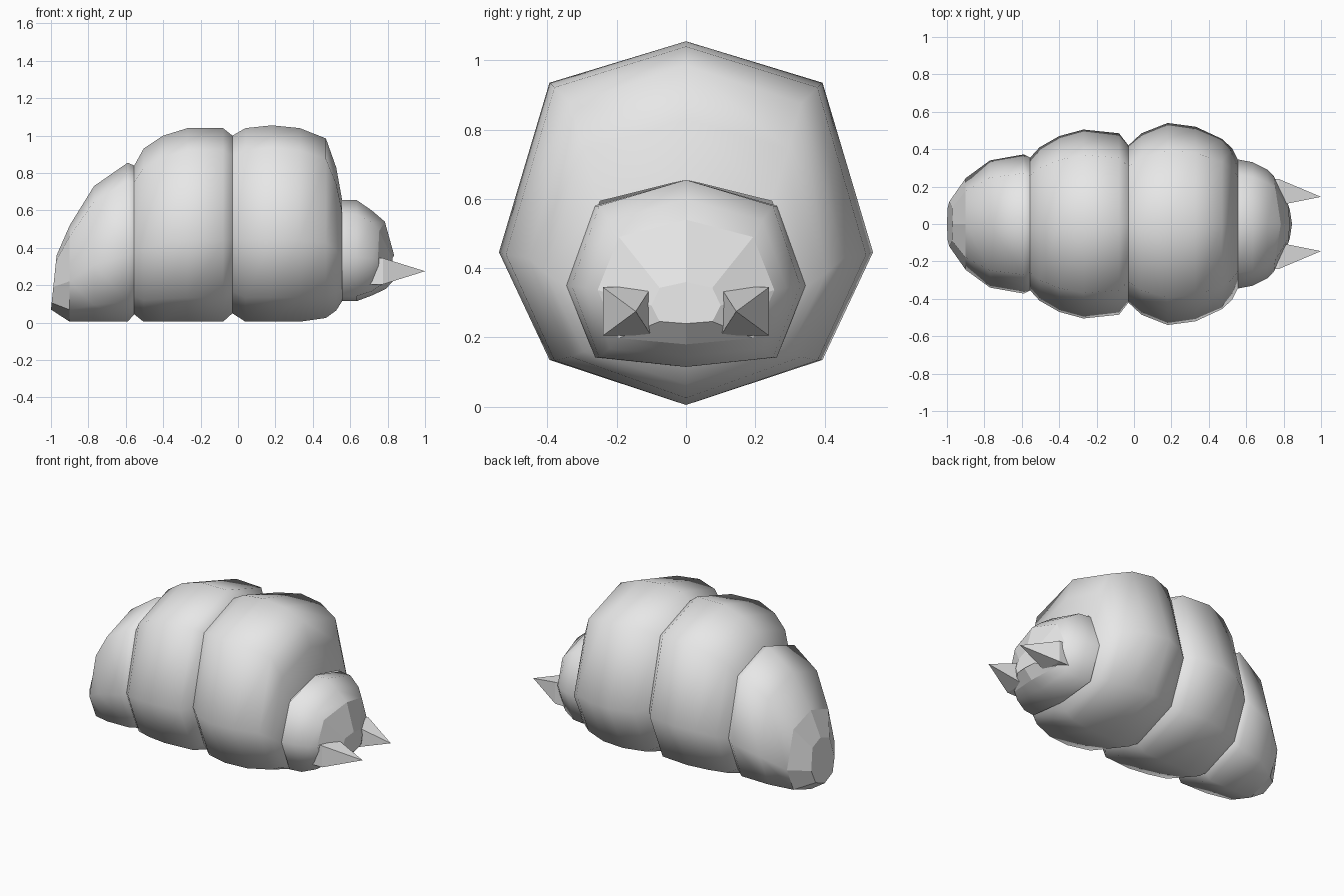
import bpy, bmesh, math

if "Cube" in bpy.data.objects:
    bpy.data.objects.remove(bpy.data.objects["Cube"])

shell = bpy.data.materials.new("grub grey")
shell.diffuse_color = (0.8, 0.8, 0.8, 1)
shell.use_nodes = True
shell.node_tree.nodes["Principled BSDF"].inputs["Base Color"].default_value = shell.diffuse_color

# Eight-sided cross-sections: (fraction of half width, fraction of height)
BODY = [(0, 1), (.73, .886), (1, .42), (.73, .124),
        (0, 0), (-.73, .124), (-1, .42), (-.73, .886)]
HEAD = [(0, 1), (.76, .861), (1, .435), (.76, .05),
        (0, 0), (-.76, .05), (-1, .435), (-.76, .861)]


def finish(name, bm):
    bmesh.ops.recalc_face_normals(bm, faces=bm.faces[:])
    me = bpy.data.meshes.new(name)
    bm.to_mesh(me)
    bm.free()
    me.materials.append(shell)
    ob = bpy.data.objects.new(name, me)
    bpy.context.collection.objects.link(ob)
    return ob


def segment(name, profile, rings, cap_end=False, flat_from=99):
    """Loft rings of (x at bottom, x at top, bottom, top, half width, side setback)."""
    bm = bmesh.new()
    loops = []
    for xb, xt, zb, zt, w, back in rings:
        loops.append([bm.verts.new((xb + (xt - xb) * v - back * abs(u), u * w,
                                    zb + (zt - zb) * v)) for u, v in profile])
    for i, (a, b) in enumerate(zip(loops, loops[1:])):
        for k in range(8):
            j = (k + 1) % 8
            f = bm.faces.new((a[k], a[j], b[j], b[k]))
            f.smooth = i < flat_from
    if cap_end:
        bm.faces.new(loops[-1])
    # keep the crease around the flat end facets
    for e in bm.edges:
        if len(e.link_faces) == 2 and not all(f.smooth for f in e.link_faces):
            e.smooth = False
    return finish(name, bm)


def r(x, zb, zt, w):
    return (x, x, zb, zt, w, 0)


# Body segments
segment("front_body_segment", BODY, [
    r(-.03, .05, 1.0, .42), r(.04, .005, 1.04, .485), r(.18, .005, 1.055, .54),
    r(.33, .005, 1.04, .52), r(.47, .025, .985, .455), r(.525, .065, .83, .405),
    r(.557, .115, .655, .34)])

segment("middle_body_segment", BODY, [
    r(-.555, .045, .84, .355), r(-.505, .005, .93, .41), r(-.40, .005, 1.0, .47),
    r(-.27, .005, 1.04, .505), r(-.08, .005, 1.04, .485), r(-.03, .05, 1.0, .42)])

# Tapering tail with a faceted flat end
segment("tail_segment", BODY, [
    r(-.555, .045, .84, .355), r(-.59, .005, .855, .372), r(-.77, .005, .73, .34),
    r(-.90, .005, .52, .245), (-1.0, -.97, .07, .36, .12, 0)],
    cap_end=True, flat_from=3)

# Head with a blunt faceted face
segment("head", HEAD, [
    r(.555, .115, .655, .345), r(.635, .115, .655, .33), r(.715, .145, .60, .29),
    (.79, .785, .18, .54, .255, .04), (.845, .835, .24, .36, .10, .015)],
    cap_end=True, flat_from=3)

# Pair of pointed mandibles
for side, label in ((-1, "right"), (1, "left")):
    bm = bmesh.new()
    corners = [(.10, .205), (.24, .205), (.24, .345), (.10, .345)]
    base = [bm.verts.new((.70, side * y, z)) for y, z in corners]
    rim = [bm.verts.new((.775, side * y, z)) for y, z in corners]
    tip = bm.verts.new((1.0, side * .145, .275))
    bm.faces.new(base)
    for k in range(4):
        j = (k + 1) % 4
        bm.faces.new((base[k], base[j], rim[j], rim[k]))
        bm.faces.new((rim[k], rim[j], tip))
    finish(label + "_mandible", bm)
